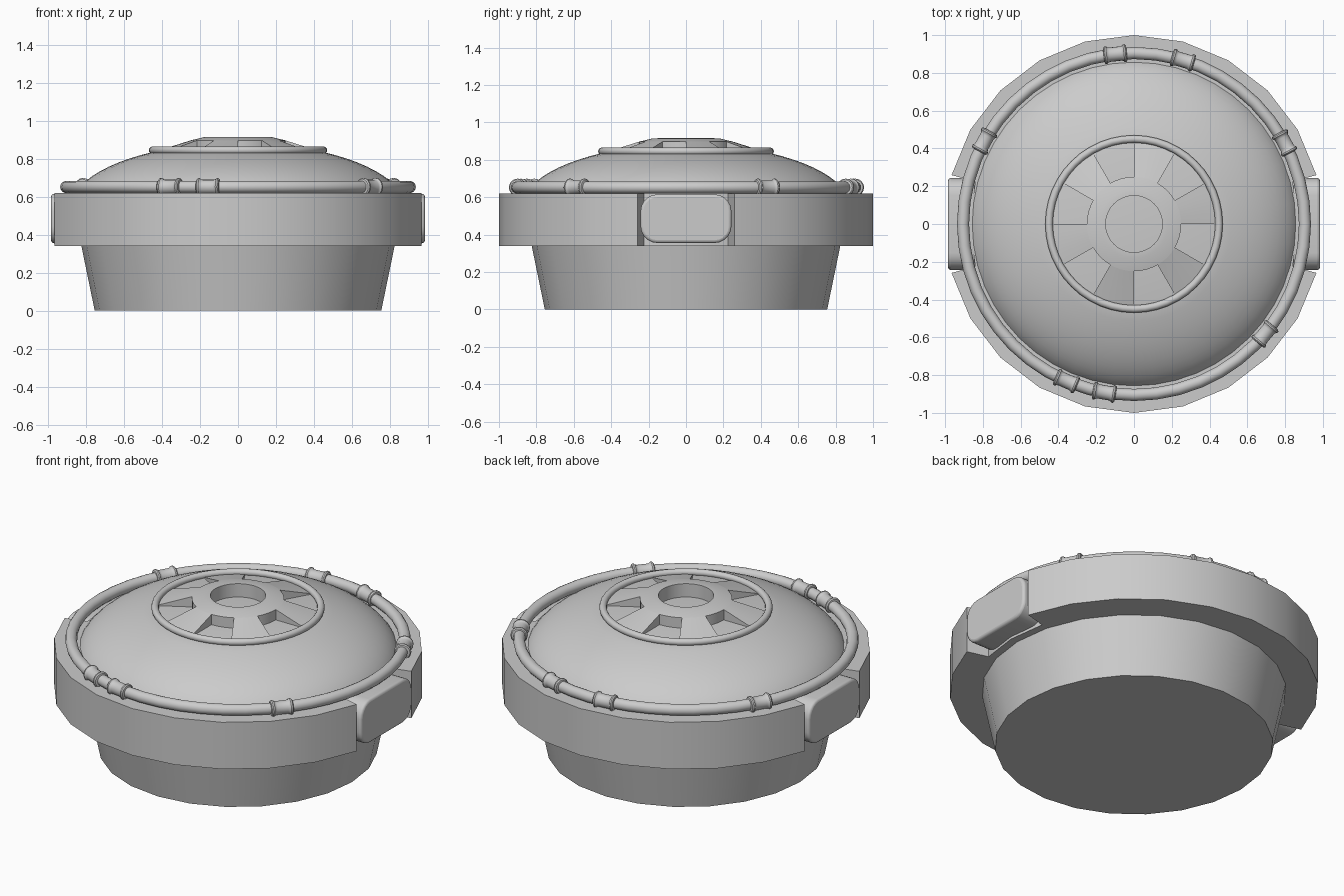
import bpy, bmesh, math
from math import sin, cos, pi, radians

if "Cube" in bpy.data.objects:
    bpy.data.objects.remove(bpy.data.objects["Cube"])

# Single plain metal colour
GREY = (0.6, 0.6, 0.6, 1.0)
metal = bpy.data.materials.new("plain_grey")
metal.use_nodes = True
metal.diffuse_color = GREY
metal.node_tree.nodes["Principled BSDF"].inputs["Base Color"].default_value = GREY
parts = []


def finish(obj):
    obj.data.materials.append(metal)
    parts.append(obj)
    return obj


def from_bmesh(name, bm):
    bmesh.ops.remove_doubles(bm, verts=bm.verts, dist=1e-5)
    bmesh.ops.recalc_face_normals(bm, faces=bm.faces)
    mesh = bpy.data.meshes.new(name)
    bm.to_mesh(mesh)
    bm.free()
    obj = bpy.data.objects.new(name, mesh)
    bpy.context.collection.objects.link(obj)
    return finish(obj)


def revolve(name, loop, steps, start=0, end=360):
    """Sweep a closed (radius, z) loop about z, capping partial sweeps."""
    bm = bmesh.new()
    full = end - start == 360
    rings = []
    for i in range(steps if full else steps + 1):
        a = radians(start + (end - start) * i / steps)
        rings.append([bm.verts.new((r * cos(a), r * sin(a), z)) for r, z in loop])
    n = len(loop)
    for i in range(steps):
        p, q = rings[i], rings[(i + 1) % len(rings)]
        for j in range(n):
            k = (j + 1) % n
            if loop[j][0] == 0 and loop[k][0] == 0:
                continue
            corners = [p[j], q[j], q[k], p[k]]
            if loop[j][0] == 0:
                corners = [p[j], q[k], p[k]]
            elif loop[k][0] == 0:
                corners = [p[j], q[j], p[k]]
            bm.faces.new(corners)
    if not full:
        bm.faces.new(rings[0])
        bm.faces.new(rings[-1])
    return from_bmesh(name, bm)


def torus(name, major, minor, z):
    bpy.ops.mesh.primitive_torus_add(major_radius=major, minor_radius=minor,
                                     major_segments=48, minor_segments=14,
                                     location=(0, 0, z))
    obj = bpy.context.object
    obj.name = name
    finish(obj)


# Tapered base and the core behind the band
revolve("base", [(0, 0), (0.755, 0), (0.825, 0.34), (0, 0.34)], 24)
revolve("core", [(0, 0.34), (0.87, 0.34), (0.87, 0.62), (0, 0.62)], 24)

# Two halves of the thick outer band, leaving a gap on each side
for side, start in (("back", 15), ("front", 195)):
    revolve(side + "_band", [(0.87, 0.34), (1, 0.34), (1, 0.62), (0.87, 0.62)],
            10, start, start + 150)

# Shallow dome with a flat centre
arc = [0.17 + (1.034 - 0.17) * i / 10 for i in range(11)]
dome = [(0.88 * cos(t), 0.543 + 0.34 * sin(t)) for t in arc]
revolve("dome", [(0, 0.6)] + dome + [(0, dome[-1][1])], 48)

# Raised hub: central collar and six spokes with open pockets between
FLOOR = 0.83
revolve("hub_collar", [(0.15, FLOOR), (0.25, FLOOR), (0.25, 0.897),
                       (0.18, 0.914), (0.15, 0.915)], 48)
for i in range(6):
    revolve(f"hub_spoke_{i + 1}", [(0.25, FLOOR), (0.44, FLOOR), (0.44, 0.838),
                                   (0.345, 0.867), (0.25, 0.897)],
            4, 60 * i, 60 * i + 30)

# Rim around the hub and pipe around the dome
torus("hub_rim", 0.45, 0.02, 0.845)
PIPE_R, PIPE_Z = 0.905, 0.652
torus("pipe", PIPE_R, 0.032, PIPE_Z)

# Flanged couplings along the pipe
half = [(0.028, 0.062), (0.041, 0.06), (0.047, 0.054), (0.047, 0.046),
        (0.041, 0.04), (0.038, 0.03)]
coupling = half + [(r, -z) for r, z in reversed(half)]
for i, deg in enumerate((96.3, 73.4, 28.3, -40, -100, -113.3, 151)):
    a = radians(deg)
    obj = revolve(f"pipe_coupling_{i + 1}", coupling, 16)
    obj.location = (PIPE_R * cos(a), PIPE_R * sin(a), PIPE_Z)
    obj.rotation_euler = (pi / 2, 0, a)

# Rounded side pads sitting in the band gaps
HALF_Y, HALF_Z, ROUND = 0.243, 0.13, 0.09
for name, s in (("left_pad", 1), ("right_pad", -1)):
    bm = bmesh.new()
    outline = []
    for q, (sy, sz) in enumerate(((1, 1), (-1, 1), (-1, -1), (1, -1))):
        for k in range(6):
            a = (q + k / 5) * pi / 2
            outline.append(bm.verts.new((s * 0.84,
                                         sy * (HALF_Y - ROUND) + ROUND * cos(a),
                                         0.485 + sz * (HALF_Z - ROUND) + ROUND * sin(a))))
    face = bm.faces.new(outline)
    out = bmesh.ops.extrude_face_region(bm, geom=[face], use_keep_orig=True)
    moved = [v for v in out["geom"] if isinstance(v, bmesh.types.BMVert)]
    bmesh.ops.translate(bm, verts=moved, vec=(s * 0.145, 0, 0))
    pad = from_bmesh(name, bm)
    bevel = pad.modifiers.new("soft_edge", "BEVEL")
    bevel.width = 0.015
    bevel.segments = 3
    bevel.limit_method = "ANGLE"
    bevel.angle_limit = radians(50)

# Smooth shading with crisp edges
bpy.ops.object.select_all(action="DESELECT")
for obj in parts:
    obj.select_set(True)
bpy.context.view_layer.objects.active = parts[0]
bpy.ops.object.shade_smooth_by_angle(angle=radians(32))
